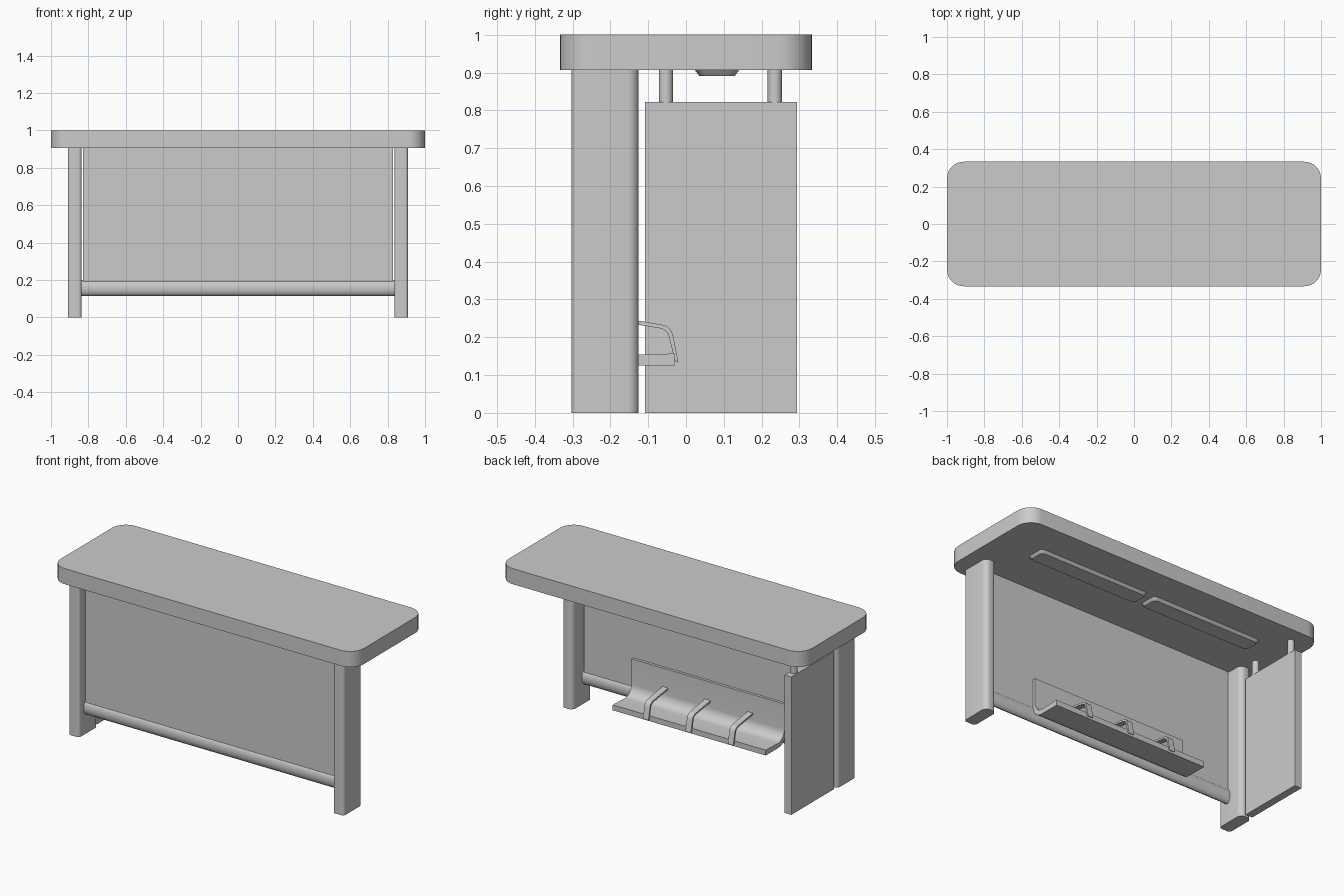
import bpy, bmesh, math
from mathutils import Vector

cube = bpy.data.objects.get("Cube")
if cube:
    bpy.data.objects.remove(cube, do_unlink=True)

grey = bpy.data.materials.new("light_grey")
grey.use_nodes = True
colour = (0.6, 0.6, 0.6, 1)
grey.diffuse_color = colour
grey.node_tree.nodes["Principled BSDF"].inputs["Base Color"].default_value = colour


def prism(name, outline, axis, lo, hi):
    """Extrude a 2D outline along z (outline is x, y) or along x (outline is y, z)."""
    bm = bmesh.new()
    place = (lambda p: (p[0], p[1], lo)) if axis == "z" else (lambda p: (lo, p[0], p[1]))
    face = bm.faces.new([bm.verts.new(place(p)) for p in outline])
    ext = bmesh.ops.extrude_face_region(bm, geom=[face])
    move = Vector((0, 0, hi - lo)) if axis == "z" else Vector((hi - lo, 0, 0))
    bmesh.ops.translate(bm, vec=move, verts=[v for v in ext["geom"] if isinstance(v, bmesh.types.BMVert)])
    bmesh.ops.recalc_face_normals(bm, faces=bm.faces)
    mesh = bpy.data.meshes.new(name)
    bm.to_mesh(mesh)
    bm.free()
    obj = bpy.data.objects.new(name, mesh)
    bpy.context.collection.objects.link(obj)
    return finish(obj, name)


def finish(obj, name):
    obj.name = name
    obj.data.materials.append(grey)
    bpy.ops.object.select_all(action="DESELECT")
    obj.select_set(True)
    bpy.context.view_layer.objects.active = obj
    bpy.ops.object.shade_smooth_by_angle(angle=math.radians(35))
    return obj


def arc(cx, cy, rx, ry, start, end, steps=8):
    angles = [math.radians(start + (end - start) * i / steps) for i in range(steps + 1)]
    return [(cx + rx * math.cos(a), cy + ry * math.sin(a)) for a in angles]


def rounded(x0, x1, y0, y1, r_front, r_back):
    """Rectangle with separate corner radii at the front and back."""
    f, b = r_front, r_back
    return (arc(x1 - b, y1 - b, b, b, 0, 90) + arc(x0 + b, y1 - b, b, b, 90, 180)
            + arc(x0 + f, y0 + f, f, f, 180, 270) + arc(x1 - f, y0 + f, f, f, 270, 360))


def box(name, x0, x1, y0, y1, z0, z1):
    return prism(name, [(x0, y0), (x1, y0), (x1, y1), (x0, y1)], "z", z0, z1)


# Desk top
prism("desk_top", rounded(-1, 1, -0.333, 0.333, 0.09, 0.09), "z", 0.907, 1)

# Front legs
for side, x in (("left", 0.873), ("right", -0.873)):
    prism(side + "_front_leg", rounded(x - 0.037, x + 0.037, -0.303, -0.125, 0.018, 0.03), "z", 0, 0.907)

# Front panel and its rounded bottom rail
box("front_panel", -0.83, 0.83, -0.25, -0.222, 0.19, 0.907)
prism("bottom_rail", arc(-0.236, 0.158, 0.024, 0.043, 0, 337.5, 15), "x", -0.837, 0.837)

# Side panel hung on two posts
box("side_panel", -0.9, -0.855, -0.108, 0.293, 0, 0.822)
for place, y in (("front", -0.053), ("back", 0.235)):
    bpy.ops.mesh.primitive_cylinder_add(vertices=24, radius=0.019, depth=0.09, location=(-0.877, y, 0.865))
    finish(bpy.context.object, place + "_post")

# Cable tray: upright back sweeping into a flat floor
tray = ([(-0.03, 0.157), (-0.03, 0.125)]
        + arc(-0.15, 0.195, 0.072, 0.07, 270, 180)
        + [(-0.222, 0.365), (-0.206, 0.365)]
        + arc(-0.146, 0.213, 0.06, 0.06, 180, 270))
prism("cable_tray", tray, "x", -0.505, 0.505)

# Retaining clips over the tray
outer = [(-0.21, 0.256), (-0.12, 0.243)] + arc(-0.07, 0.2, 0.036, 0.034, 85, 10, 5) + [(-0.02, 0.133)]
inner = [(-0.029, 0.137)] + arc(-0.073, 0.197, 0.028, 0.027, 10, 85, 5) + [(-0.12, 0.232), (-0.21, 0.245)]
for side, x in (("left", 0.28), ("middle", 0), ("right", -0.28)):
    prism(side + "_tray_clip", outer + inner, "x", x - 0.018, x + 0.018)

# Tapered plates under the desk top
for side, x in (("left", 0.385), ("right", -0.385)):
    plate = prism(side + "_underside_plate", rounded(x - 0.365, x + 0.365, 0.022, 0.142, 0.025, 0.025), "z", 0.891, 0.908)
    for v in plate.data.vertices:
        if v.co.z < 0.9:
            v.co.x = x + (v.co.x - x) * 0.965
            v.co.y = 0.082 + (v.co.y - 0.082) * 0.78
